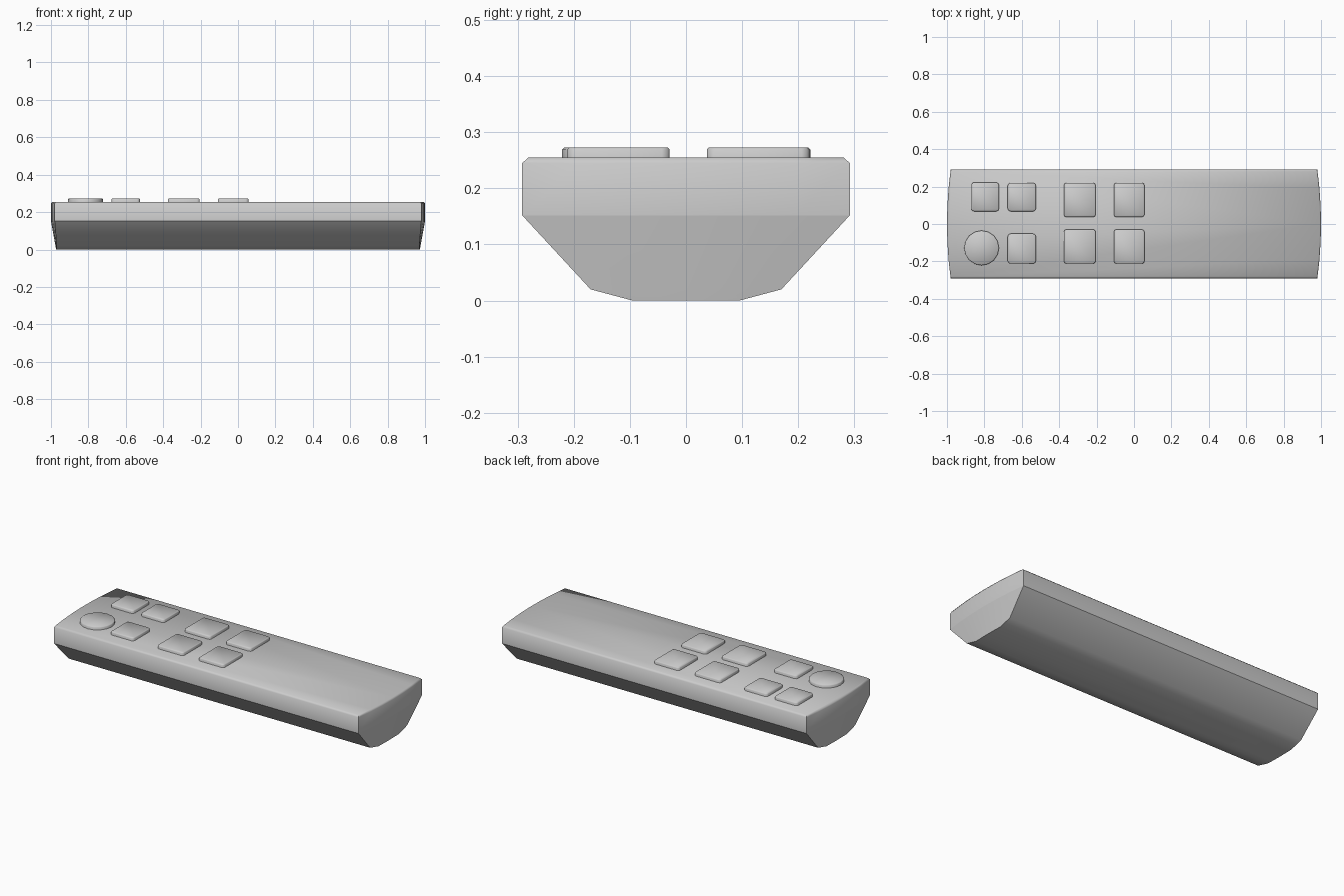
import bpy, bmesh, math

if "Cube" in bpy.data.objects:
    bpy.data.objects.remove(bpy.data.objects["Cube"])


def finish(name, bm, angle):
    bmesh.ops.recalc_face_normals(bm, faces=bm.faces)
    mesh = bpy.data.meshes.new(name)
    bm.to_mesh(mesh)
    bm.free()
    ob = bpy.data.objects.new(name, mesh)
    bpy.context.collection.objects.link(ob)
    bpy.ops.object.select_all(action='DESELECT')
    bpy.context.view_layer.objects.active = ob
    ob.select_set(True)
    bpy.ops.object.shade_smooth_by_angle(angle=math.radians(angle), keep_sharp_edges=True)
    return ob


def loft(bm, outlines):
    # Stack closed outlines into a capped solid
    rings = [[bm.verts.new(p) for p in o] for o in outlines]
    n = len(rings[0])
    for a, b in zip(rings, rings[1:]):
        for i in range(n):
            j = (i + 1) % n
            bm.faces.new((a[i], a[j], b[j], b[i]))
    bm.faces.new(rings[0][::-1])
    bm.faces.new(rings[-1])
    return rings


# Body: keel-shaped hull with gently bowed ends; levels are (z, half width, half length)
LEVELS = [(0, 0.095, 0.972), (0.02, 0.17, 0.976), (0.152, 0.292, 1.0),
          (0.245, 0.292, 1.0), (0.255, 0.281, 0.994)]


def hull_outline(z, w, length, steps=6):
    end = []
    for i in range(steps + 1):
        y = -w + 2 * w * i / steps
        end.append((length - 0.02 * (y / 0.292) ** 2, y, z))
    return end + [(-x, -y, z) for x, y, z in end]


bm = bmesh.new()
rings = loft(bm, [hull_outline(*lv) for lv in LEVELS])
crease = rings[2]
for i, v in enumerate(crease):
    bm.edges.get((v, crease[(i + 1) % len(crease)])).smooth = False
finish("body", bm, 60)

# Buttons: low pads with softened corners and top edge
BASE, TOP, SOFT = 0.245, 0.273, 0.004


def button(name, outline):
    bm = bmesh.new()
    loft(bm, [outline(z, inset) for z, inset in
              ((BASE, 0), (TOP - SOFT, 0), (TOP, SOFT))])
    finish(name, bm, 60)


def rect_button(name, x0, x1, y0, y1, r=0.014):
    def outline(z, inset):
        cx, cy = (x0 + x1) / 2, (y0 + y1) / 2
        hx, hy = (x1 - x0) / 2 - r, (y1 - y0) / 2 - r
        pts = []
        for k, (sx, sy) in enumerate(((1, 1), (-1, 1), (-1, -1), (1, -1))):
            for s in range(3):
                a = math.pi / 2 * (k + s / 2)
                pts.append((cx + sx * hx + (r - inset) * math.cos(a),
                            cy + sy * hy + (r - inset) * math.sin(a), z))
        return pts
    button(name, outline)


def round_button(name, cx, cy, r, sides=16):
    button(name, lambda z, inset: [
        (cx + (r - inset) * math.cos(2 * math.pi * i / sides),
         cy + (r - inset) * math.sin(2 * math.pi * i / sides), z) for i in range(sides)])


round_button("power_button", -0.815, -0.128, 0.093)
rect_button("small_button_corner", -0.87, -0.722, 0.068, 0.222)
for name, x0, x1, ya, yb in (("small_button", -0.675, -0.525, 0.06, 0.22),
                             ("large_button_a", -0.375, -0.205, 0.037, 0.22),
                             ("large_button_b", -0.108, 0.056, 0.037, 0.22)):
    rect_button(name + "_back", x0, x1, ya + (0.008 if "small" in name else 0), yb)
    rect_button(name + "_front", x0, x1, -yb + 0.008, -ya + 0.008)
